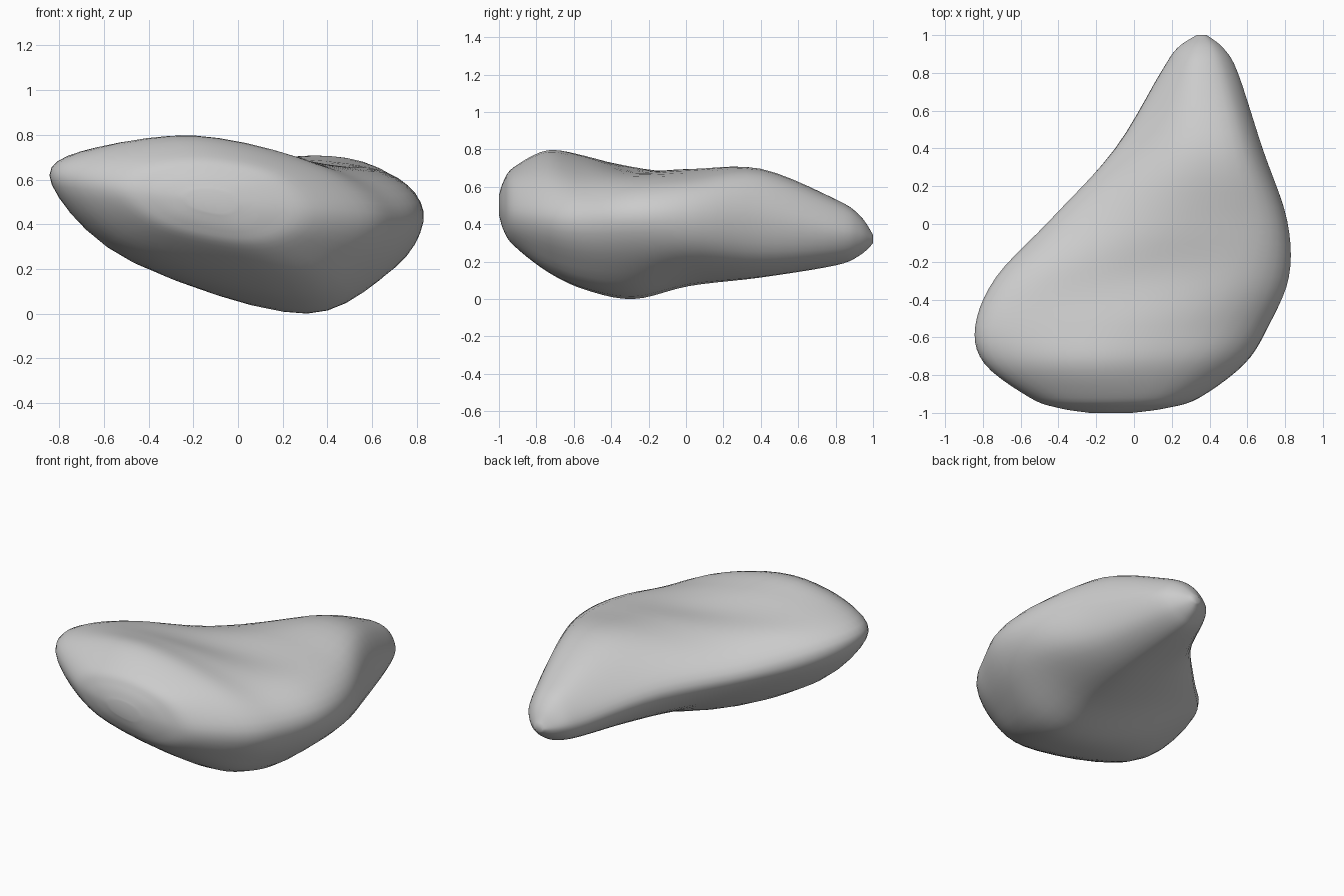
import bpy, bmesh
from mathutils import Vector

if "Cube" in bpy.data.objects:
    bpy.data.objects.remove(bpy.data.objects["Cube"])

# Cross-sections along y: left rim, upper left, top, upper right,
# right rim, lower right, keel, lower left as (x, z)
SECTIONS = {
    -0.92: [(-.55, .55), (-.44, .67), (-.15, .71), (.17, .64), (.34, .48), (.28, .35), (.05, .29), (-.36, .38)],
    -0.74: [(-.78, .57), (-.67, .72), (-.20, .80), (.32, .675), (.58, .46), (.48, .26), (.21, .15), (-.46, .29)],
    -0.54: [(-.83, .58), (-.69, .73), (-.12, .765), (.47, .64), (.71, .45), (.59, .21), (.27, .055), (-.48, .24)],
    -0.28: [(-.72, .54), (-.54, .70), (.04, .69), (.60, .64), (.82, .46), (.68, .20), (.31, .005), (-.29, .18)],
    0.02: [(-.44, .47), (-.28, .62), (.20, .70), (.66, .64), (.81, .46), (.71, .23), (.33, .075), (-.10, .22)],
    0.40: [(-.10, .42), (.02, .57), (.29, .695), (.57, .66), (.68, .45), (.61, .22), (.36, .12), (.08, .23)],
    0.80: [(.14, .35), (.20, .46), (.32, .535), (.47, .51), (.55, .38), (.50, .25), (.36, .185), (.21, .24)],
}


def ring(y):
    return [Vector((x, y, z)) for x, z in SECTIONS[y]]


def shrunk(source, y, centre, factor):
    """Copy of a section pulled toward a centre, for the rounded ends."""
    c = Vector((centre[0], y, centre[1]))
    return [c + (Vector((p.x, y, p.z)) - c) * factor for p in ring(source)]


def spline(a, b, c, d, t):
    return 0.5 * (2 * b + (c - a) * t + (2 * a - 5 * b + 4 * c - d) * t * t
                  + (3 * b - a - 3 * c + d) * t ** 3)


def refine(points, steps, closed):
    n = len(points)
    get = (lambda i: points[i % n]) if closed else (lambda i: points[max(0, min(n - 1, i))])
    out = [spline(get(i - 1), get(i), get(i + 1), get(i + 2), s / steps)
           for i in range(n if closed else n - 1) for s in range(steps)]
    return out if closed else out + [points[-1].copy()]


# Broad blunt front, body, narrow tip at the back
front, tip = (-.13, .51), (.36, .32)
rings = [shrunk(-0.92, -1.0, front, 0.25), shrunk(-0.92, -0.975, front, 0.63)]
rings += [ring(y) for y in SECTIONS]
rings += [shrunk(0.80, 0.93, tip, 0.6), shrunk(0.80, 1.0, tip, 0.13)]

# Smooth around each section, then along the length
rings = [refine(r, 5, True) for r in rings]
strips = [refine(list(line), 5, False) for line in zip(*rings)]

bm = bmesh.new()
grid = [[bm.verts.new(p) for p in strip] for strip in strips]
count = len(grid)
for i in range(count):
    a, b = grid[i], grid[(i + 1) % count]
    for j in range(len(a) - 1):
        bm.faces.new((a[j], a[j + 1], b[j + 1], b[j]))
for end in (0, -1):
    bm.faces.new([strip[end] for strip in grid])
bmesh.ops.recalc_face_normals(bm, faces=bm.faces)

# Rest the stone on the ground
low = min(v.co.z for v in bm.verts)
bmesh.ops.translate(bm, verts=bm.verts, vec=(0, 0, -low))
for f in bm.faces:
    f.smooth = True

mesh = bpy.data.meshes.new("stone")
bm.to_mesh(mesh)
bm.free()
stone = bpy.data.objects.new("stone", mesh)
bpy.context.collection.objects.link(stone)
